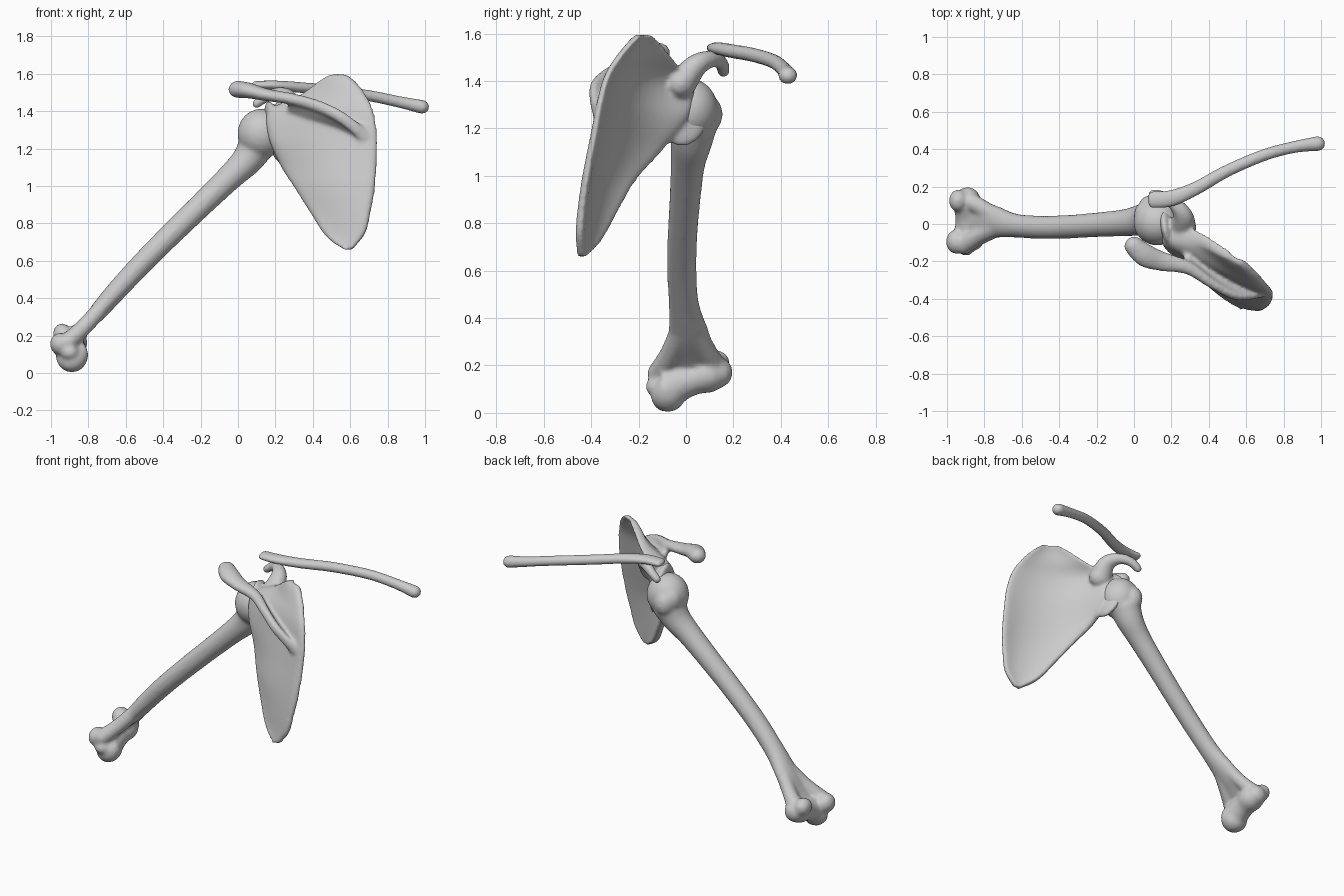
import bpy, bmesh
from math import sin, cos, pi, sqrt
from mathutils import Vector, Matrix, Euler


def spline(rows, n=6):
    """Catmull-Rom through rows of numbers."""
    out = []
    for i in range(len(rows) - 1):
        a, b, c, d = (rows[max(0, min(len(rows) - 1, i + k))] for k in (-1, 0, 1, 2))
        for s in range(n):
            t = s / n
            out.append([0.5 * (2 * q + (r - p) * t + (2 * p - 5 * q + 4 * r - w) * t * t
                        + (3 * q - p - 3 * r + w) * t ** 3) for p, q, r, w in zip(a, b, c, d)])
    out.append(list(rows[-1]))
    return out


def loft(bm, rings):
    """Closed skin over a list of rings."""
    vs = [[bm.verts.new(p) for p in r] for r in rings]
    m = len(vs[0])
    for a, b in zip(vs, vs[1:]):
        for j in range(m):
            bm.faces.new((a[j], a[(j + 1) % m], b[(j + 1) % m], b[j]))
    bm.faces.new(vs[0][::-1])
    bm.faces.new(vs[-1])


def tube(bm, pts, ref, sides=20):
    """Oval round-ended tube; points are x, y, z, half size along ref, half size across."""
    P = spline(pts)
    C = [Vector(p[:3]) for p in P]
    rings = []

    def ring(c, t, a, b):
        u = (ref - t * ref.dot(t)).normalized()
        v = t.cross(u)
        rings.append([c + u * a * cos(2 * pi * k / sides) + v * b * sin(2 * pi * k / sides)
                      for k in range(sides)])
    last = len(P) - 1
    for i, p in enumerate(P):
        t = (C[min(i + 1, last)] - C[max(i - 1, 0)]).normalized()
        a, b = p[3], p[4]
        caps = (0.98, 0.85, 0.5)
        if i == 0:
            for h in caps:
                k = sqrt(1 - h * h)
                ring(C[i] - t * h * min(a, b), t, a * k, b * k)
        ring(C[i], t, a, b)
        if i == last:
            for h in caps[::-1]:
                k = sqrt(1 - h * h)
                ring(C[i] + t * h * min(a, b), t, a * k, b * k)
    loft(bm, rings)


def ball(bm, c, r, rot=(0, 0, 0)):
    m = Matrix.Translation(c) @ Euler(rot).to_matrix().to_4x4() @ Matrix.Diagonal((*r, 1))
    bmesh.ops.create_uvsphere(bm, u_segments=28, v_segments=18, radius=1, matrix=m)


def bone(name, bm, voxel, smooth):
    bmesh.ops.recalc_face_normals(bm, faces=bm.faces)
    me = bpy.data.meshes.new(name)
    bm.to_mesh(me)
    bm.free()
    ob = bpy.data.objects.new(name, me)
    bpy.context.collection.objects.link(ob)
    r = ob.modifiers.new("fuse", 'REMESH')
    r.mode = 'VOXEL'
    r.voxel_size = voxel
    r.use_smooth_shade = True
    s = ob.modifiers.new("soften", 'SMOOTH')
    s.factor = 0.5
    s.iterations = smooth


X, Y, Z = Vector((1, 0, 0)), Vector((0, 1, 0)), Vector((0, 0, 1))

# Collar bone
bm = bmesh.new()
tube(bm, [(0.095, 0.13, 1.54, .022, .045), (0.20, 0.138, 1.538, .026, .044),
          (0.33, 0.19, 1.527, .029, .037), (0.50, 0.285, 1.51, .03, .033),
          (0.70, 0.37, 1.483, .03, .032), (0.86, 0.412, 1.45, .031, .032),
          (0.985, 0.43, 1.423, .037, .04)], Z)
bone("collar_bone", bm, 0.009, 4)

# Upper arm bone: shaft
bm = bmesh.new()
tube(bm, [(0.10, 0.03, 1.22, .105, .10), (0.05, 0.022, 1.14, .088, .084),
          (-0.04, 0.008, 1.05, .073, .071), (-0.18, -0.003, 0.915, .066, .065),
          (-0.34, -0.014, 0.76, .063, .062), (-0.50, -0.018, 0.60, .062, .059),
          (-0.64, -0.008, 0.45, .065, .055), (-0.75, 0.012, 0.325, .09, .047),
          (-0.83, 0.015, 0.23, .115, .03), (-0.88, 0.015, 0.17, .11, .024)], Y)
# head and tubercles
ball(bm, (0.125, 0.01, 1.28), (.128, .125, .133))
ball(bm, (0.09, 0.09, 1.26), (.065, .065, .08))
ball(bm, (0.07, 0.05, 1.28), (.07, .075, .085))
# two flaring columns and the joint spool
tube(bm, [(-0.72, -0.015, 0.36, .05, .045), (-0.82, -0.065, 0.25, .045, .045),
          (-0.91, -0.11, 0.165, .055, .05)], Y)
tube(bm, [(-0.72, 0.03, 0.36, .05, .045), (-0.81, 0.085, 0.26, .045, .042),
          (-0.89, 0.125, 0.19, .055, .05)], Y)
tube(bm, [(-0.90, -0.125, 0.11, .045, .05), (-0.89, -0.088, 0.098, .096, .088),
          (-0.885, -0.04, 0.12, .08, .076), (-0.885, 0.03, 0.143, .068, .07),
          (-0.885, 0.09, 0.16, .076, .08), (-0.89, 0.13, 0.17, .068, .07)], Z)
ball(bm, (-0.95, -0.095, 0.155), (.055, .065, .06))
ball(bm, (-0.94, 0.125, 0.21), (.05, .06, .055))
bone("upper_arm_bone", bm, 0.011, 7)

# Shoulder blade: curved plate, rows of outer edge, inner edge, bulge, neck thickness
bm = bmesh.new()
rows = [(.57, -.437, .66, .61, -.443, .66, 0, 0), (.475, -.37, .73, .68, -.452, .75, .012, 0),
        (.395, -.30, .85, .712, -.44, .88, .03, 0), (.31, -.22, .985, .734, -.418, 1.02, .05, 0),
        (.235, -.115, 1.11, .742, -.388, 1.18, .065, .02), (.19, -.03, 1.26, .74, -.367, 1.30, .07, .085),
        (.185, -.01, 1.40, .715, -.335, 1.42, .06, .065), (.34, -.06, 1.485, .668, -.28, 1.51, .045, .01),
        (.44, -.12, 1.56, .615, -.228, 1.57, .025, 0), (.50, -.162, 1.597, .57, -.20, 1.599, 0, 0)]
rings = []
for r in spline(rows):
    a, b = Vector(r[:3]), Vector(r[3:6])
    d = b - a
    n = Vector((d.y, -d.x, 0)).normalized()
    back, front = [], []
    for k in range(25):
        s = (1 - cos(pi * k / 24)) / 2
        e = 2 * s - 1
        h = (0.015 + 0.014 * e ** 4 + 0.01 * (1 - s) ** 3 + r[7] * (1 - s) ** 3.5)
        h *= max(0.4, sqrt(1 - e ** 10))
        c = a + d * s + n * r[6] * (1 - e * e)
        back.append(c + n * h)
        front.append(c - n * h)
    rings.append(back + front[::-1])
loft(bm, rings)
# socket
ball(bm, (0.195, -0.022, 1.29), (.04, .122, .168), (0, -0.2, 0.2))
# ridge: crest, with a web filling down to the plate
crest = [(.685, -.375, 1.26), (.61, -.387, 1.325), (.53, -.378, 1.38), (.42, -.32, 1.43), (.29, -.235, 1.465)]
base = [(.68, -.37, 1.26), (.59, -.35, 1.32), (.49, -.305, 1.36), (.38, -.24, 1.39), (.28, -.15, 1.40)]
for t in (0.2, 0.4, 0.6, 0.8, 1):
    tube(bm, [(*Vector(c).lerp(Vector(b), t), .022 + .01 * t, .02) for c, b in zip(crest, base)], Z)
# crest running on to the flat outer tip
tube(bm, [(*crest[0], .035, .016), (*crest[1], .032, .02), (*crest[2], .032, .025),
          (*crest[3], .032, .027), (*crest[4], .031, .036), (.15, -.2, 1.488, .034, .053),
          (.06, -.168, 1.51, .042, .062), (-.003, -.115, 1.517, .047, .052)], Z)
# hook
tube(bm, [(.26, -.02, 1.39, .075, .065), (.262, .045, 1.467, .055, .048), (.215, .11, 1.493, .036, .036),
          (.15, .15, 1.475, .028, .031), (.10, .158, 1.44, .025, .027)], X + Z * 0.3)
bone("shoulder_blade", bm, 0.01, 9)
